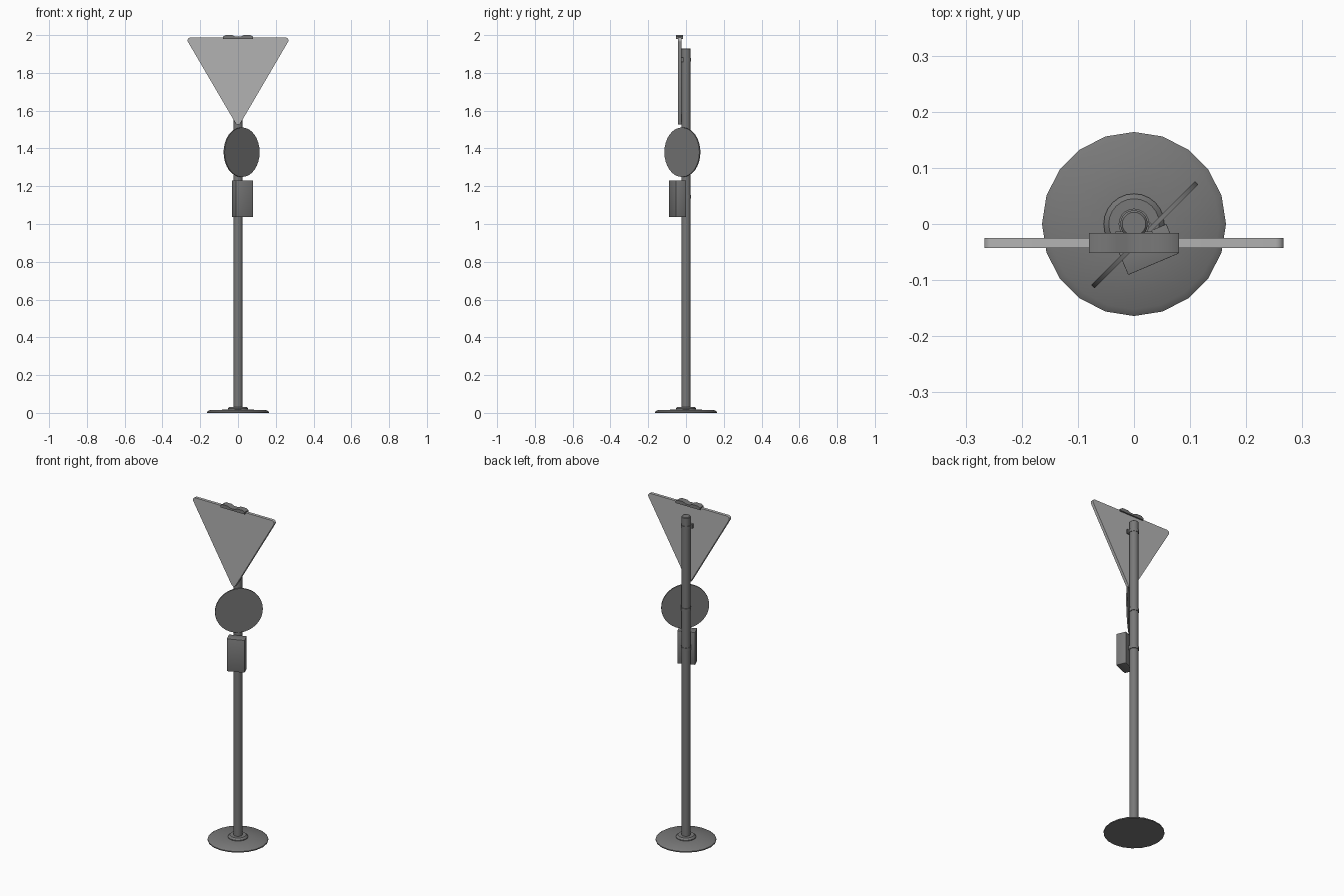
import bpy, bmesh, math
from mathutils import Matrix

if "Cube" in bpy.data.objects:
    bpy.data.objects.remove(bpy.data.objects["Cube"])


def material(name, value):
    mat = bpy.data.materials.new(name)
    mat.diffuse_color = (value, value, value, 1)
    mat.use_nodes = True
    mat.node_tree.nodes["Principled BSDF"].inputs["Base Color"].default_value = mat.diffuse_color
    return mat


DARK = material('dark_grey', 0.19)
LIGHT = material('light_grey', 0.45)


def add(name, bm, mat=DARK):
    bmesh.ops.recalc_face_normals(bm, faces=bm.faces)
    mesh = bpy.data.meshes.new(name)
    bm.to_mesh(mesh)
    bm.free()
    mesh.materials.append(mat)
    ob = bpy.data.objects.new(name, mesh)
    bpy.context.collection.objects.link(ob)
    bpy.ops.object.select_all(action='DESELECT')
    ob.select_set(True)
    bpy.context.view_layer.objects.active = ob
    bpy.ops.object.shade_smooth_by_angle(angle=math.radians(35))
    return ob


def lathe(name, profile, sides):
    """Closed turned solid from (radius, z) points, capped at both ends."""
    bm = bmesh.new()
    rings = [[bm.verts.new((r * math.cos(2 * math.pi * i / sides),
                            r * math.sin(2 * math.pi * i / sides), z))
              for i in range(sides)] for r, z in profile]
    for a, b in zip(rings, rings[1:]):
        for i in range(sides):
            j = (i + 1) % sides
            bm.faces.new((a[i], a[j], b[j], b[i]))
    bm.faces.new(rings[0])
    bm.faces.new(rings[-1])
    return add(name, bm)


def extrude_xz(name, outline, y0, y1, mat=DARK):
    """Outline in the xz plane pushed along y."""
    bm = bmesh.new()
    face = bm.faces.new([bm.verts.new((x, y0, z)) for x, z in outline])
    new = bmesh.ops.extrude_face_region(bm, geom=[face])['geom']
    bmesh.ops.translate(bm, verts=[v for v in new if isinstance(v, bmesh.types.BMVert)],
                        vec=(0, y1 - y0, 0))
    return add(name, bm, mat)


def box(name, size, centre, angle=0, bevel=0):
    """Box placed in front of the pole, then swung about the pole axis."""
    bm = bmesh.new()
    bmesh.ops.create_cube(bm, size=1, matrix=Matrix.Translation(centre) @ Matrix.Diagonal((*size, 1)))
    if bevel:
        bmesh.ops.bevel(bm, geom=bm.edges[:], offset=bevel, segments=2, affect='EDGES', profile=0.5)
    ob = add(name, bm)
    ob.rotation_euler.z = math.radians(angle)
    return ob


# weighted base and pole
lathe('base_plate', [(0.164, 0), (0.164, 0.006), (0.152, 0.014), (0.05, 0.018)], 20)
lathe('base_collar', [(0.054, 0.012), (0.054, 0.022), (0.045, 0.032), (0.022, 0.032)], 24)
lathe('pole', [(0.0245, 0.01), (0.0245, 1.926), (0.021, 1.93)], 20)

# triangular sign with rounded corners
outline = []
for cx, cz, mid in ((0.252, 1.972, 30), (-0.252, 1.972, 150), (0, 1.541, 270)):
    for k in range(7):
        a = math.radians(mid - 60 + 20 * k)
        outline.append((cx + 0.015 * math.cos(a), cz + 0.015 * math.sin(a)))
extrude_xz('triangle_sign', outline, -0.043, -0.025, LIGHT)

# twin-hump cap on the sign's top edge
half = [(0.08, 1.98), (0.08, 1.992), (0.066, 2.0), (0.03, 2.0), (0.014, 1.992)]
extrude_xz('sign_top_cap', half + [(-x, z) for x, z in reversed(half)], -0.052, -0.016)

# round sign turned 45 degrees
bm = bmesh.new()
bmesh.ops.create_cone(bm, cap_ends=True, segments=32, radius1=0.131, radius2=0.131, depth=0.008,
                      matrix=Matrix.Translation((0, -0.027, 1.38)) @ Matrix.Rotation(math.pi / 2, 4, 'X'))
add('round_sign', bm).rotation_euler.z = math.radians(45)

# control box turned about the pole
box('control_box', (0.098, 0.057, 0.193), (0.004, -0.051, 1.133), 23, 0.001)

# pole clamps with mounting blocks
for label, z, ang, width in (('triangle', 1.87, 0, 0.066), ('round', 1.38, 45, 0.045),
                             ('box', 1.145, 23, 0.045)):
    lathe(label + '_clamp_band', [(0.024, z - 0.009), (0.0275, z - 0.009),
                                  (0.0275, z + 0.009), (0.024, z + 0.009)], 20)
    box(label + '_clamp_block', (width, 0.014, 0.024), (0, -0.02, z), ang)
